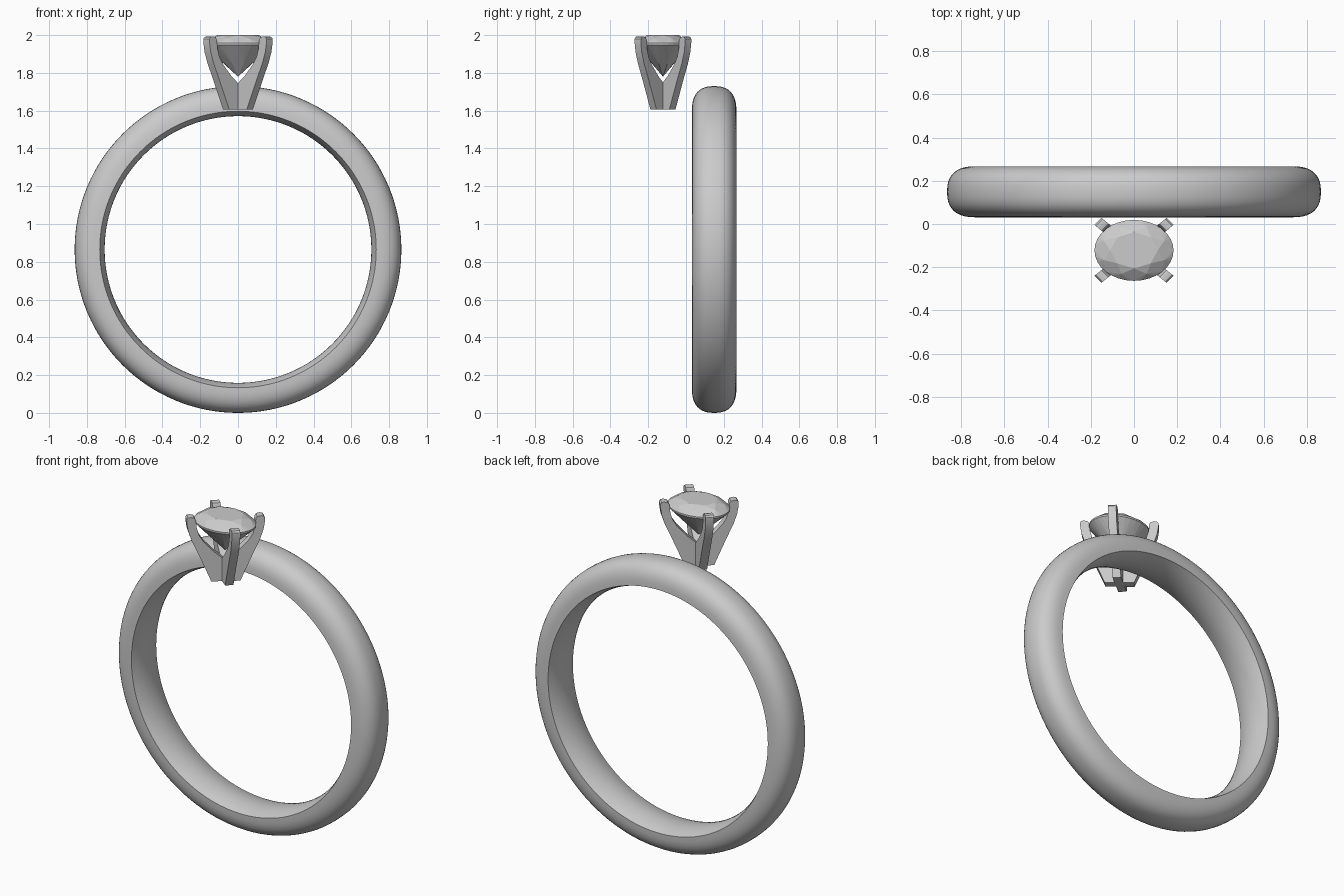
import bpy, bmesh
from math import sin, cos, pi, radians, copysign
from mathutils import Vector

if "Cube" in bpy.data.objects:
    bpy.data.objects.remove(bpy.data.objects["Cube"])

SET_Y = -0.122   # centre line of the stone setting


def make_object(name, bm, smooth=None):
    bmesh.ops.recalc_face_normals(bm, faces=bm.faces)
    mesh = bpy.data.meshes.new(name)
    bm.to_mesh(mesh)
    bm.free()
    obj = bpy.data.objects.new(name, mesh)
    bpy.context.collection.objects.link(obj)
    if smooth:
        bpy.ops.object.select_all(action='DESELECT')
        obj.select_set(True)
        bpy.context.view_layer.objects.active = obj
        bpy.ops.object.shade_smooth_by_angle(angle=radians(smooth))
    return obj


# Band: domed outside, slightly convex comfort-fit inside, revolved about y
def build_band(segments=128):
    half, base, n = 0.118, 0.732, 2.5
    profile = []
    for i in range(21):
        a = pi * i / 20
        c = cos(a)
        profile.append((base + 0.133 * max(sin(a), 0) ** (2 / n),
                        half * copysign(abs(c) ** (2 / n), c)))
    for i in range(1, 10):
        t = -1 + 2 * i / 10
        profile.append((base - 0.026 * (1 - t * t), half * t))
    bm = bmesh.new()
    rings = []
    for s in range(segments):
        a = 2 * pi * s / segments
        rings.append([bm.verts.new((r * cos(a), 0.149 + y, 0.865 + r * sin(a)))
                      for r, y in profile])
    m = len(profile)
    for s in range(segments):
        p, q = rings[s], rings[(s + 1) % segments]
        for i in range(m):
            j = (i + 1) % m
            bm.faces.new((p[i], p[j], q[j], q[i]))
    make_object("ring_band", bm, 40)


# Prong: side outline (distance from centre, height) given a thickness
def build_prong(name, sx, sy):
    outline = [(0, 1.605), (0.08, 1.605), (0.108, 1.672), (0.15, 1.77),
               (0.186, 1.85), (0.206, 1.91), (0.214, 1.96), (0.214, 1.98),
               (0.207, 1.99), (0.192, 1.993), (0.172, 1.988), (0.164, 1.975),
               (0.16, 1.93), (0.147, 1.885), (0.122, 1.845), (0.067, 1.785), (0, 1.728)]
    out = Vector((0.78 * sx, 0.625 * sy, 0))
    side = Vector((-0.707 * sy, 0.707 * sx, 0)) * 0.023
    centre = Vector((0, SET_Y, 0))
    bm = bmesh.new()
    loops = [[bm.verts.new(centre + out * r + side * k + Vector((0, 0, z)))
              for r, z in outline] for k in (-1, 1)]
    for loop in loops:
        bm.faces.new(loop)
    for i in range(len(outline)):
        j = (i + 1) % len(outline)
        bm.faces.new((loops[0][i], loops[0][j], loops[1][j], loops[1][i]))
    make_object(name, bm, 30)


# Stone: oval brilliant cut with table, star, kite and girdle facets
def build_stone():
    bm = bmesh.new()

    def ring(count, scale, z, offset=0.0):
        return [bm.verts.new((0.183 * scale * cos(2 * pi * (k + offset) / count),
                              SET_Y + 0.141 * scale * sin(2 * pi * (k + offset) / count), z))
                for k in range(count)]

    table = ring(8, 0.6, 2.0)
    crown = ring(8, 0.83, 1.983, 0.5)
    girdle_top = ring(32, 1, 1.957)
    girdle_low = ring(32, 1, 1.947)
    pavilion = ring(8, 0.42, 1.848, 0.5)
    culet = bm.verts.new((0, SET_Y, 1.78))
    bm.faces.new(table)
    for k in range(8):
        n = (k + 1) % 8
        bm.faces.new((table[k], table[n], crown[k]))
        bm.faces.new((table[k], crown[k - 1], girdle_top[4 * k], crown[k]))
        bm.faces.new((culet, pavilion[k - 1], girdle_low[4 * k], pavilion[k]))
        for i in range(4 * k, 4 * k + 4):
            j = (i + 1) % 32
            bm.faces.new((crown[k], girdle_top[i], girdle_top[j]))
            bm.faces.new((pavilion[k], girdle_low[i], girdle_low[j]))
            bm.faces.new((girdle_top[i], girdle_low[i], girdle_low[j], girdle_top[j]))
    make_object("oval_stone", bm)


build_band()
for sx, x_name in ((-1, "left"), (1, "right")):
    for sy, y_name in ((-1, "front"), (1, "back")):
        build_prong(f"prong_{y_name}_{x_name}", sx, sy)
build_stone()
